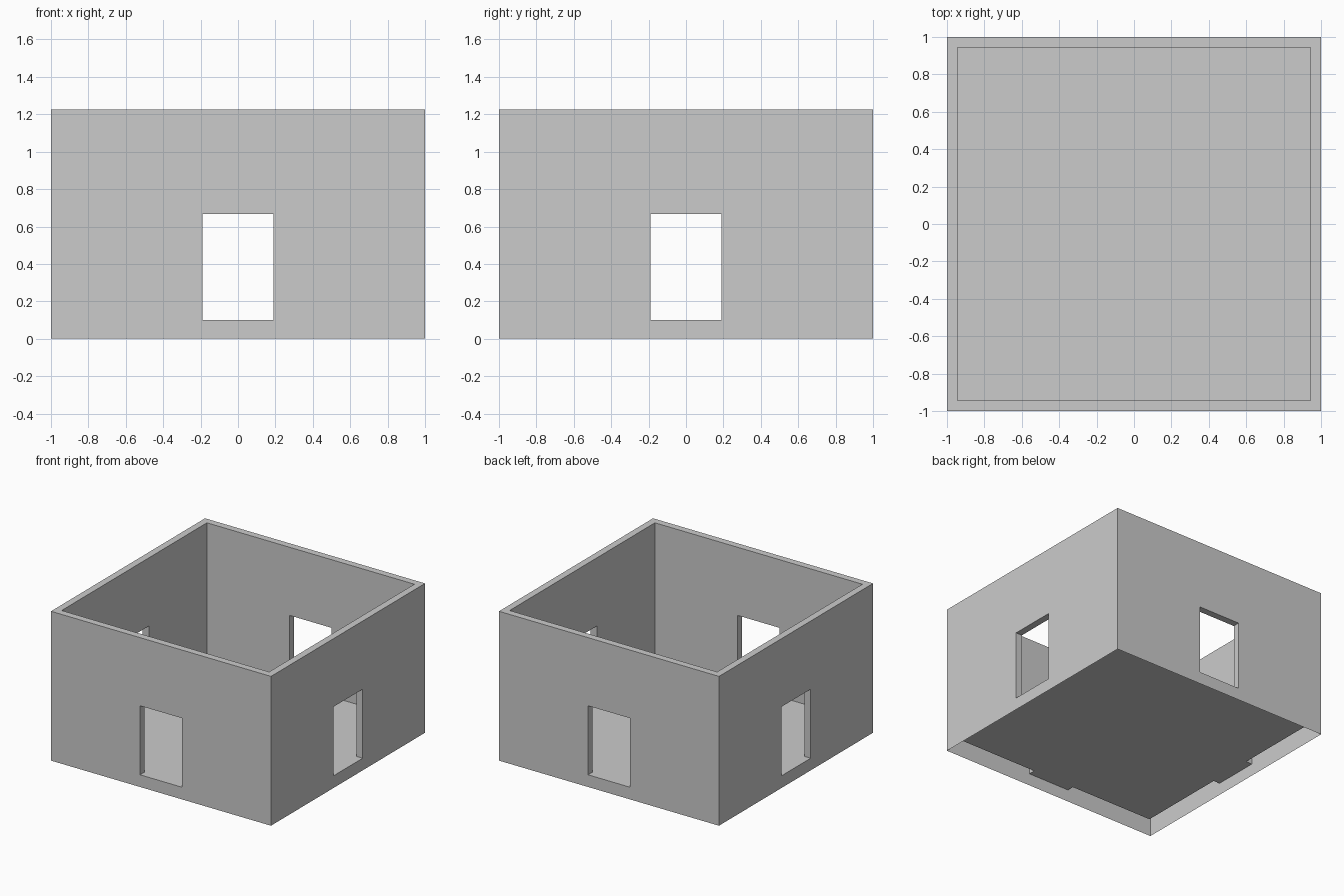
import bpy, bmesh
from math import pi
from mathutils import Matrix

if "Cube" in bpy.data.objects:
    bpy.data.objects.remove(bpy.data.objects["Cube"])

OUT, INN = 1.0, 0.943          # outer and inner half widths
H, FLOOR = 1.227, 0.10         # wall top, floor and sill level
W, HEAD = 0.19, 0.667          # opening half width and top

bm = bmesh.new()


def face(rot, *pts):
    bm.faces.new([bm.verts.new(rot @ Matrix.Translation(p).translation) for p in pts])


def sheet(rot, half, levels):
    # One wall skin as a grid of quads, skipping the opening
    xs = (-half, -W, W, half)
    for i in range(3):
        for z0, z1 in zip(levels, levels[1:]):
            if i == 1 and z0 == FLOOR:
                continue
            a, b = xs[i], xs[i + 1]
            face(rot, (a, -half, z0), (b, -half, z0), (b, -half, z1), (a, -half, z1))


for k in range(4):
    r = Matrix.Rotation(k * pi / 2, 3, 'Z')
    # Outer skin down to the ground, inner skin down to the floor
    sheet(r, OUT, (0, FLOOR, HEAD, H))
    sheet(r, INN, (FLOOR, HEAD, H))
    # Opening lining: sill, jambs and head
    ring = ((-W, FLOOR), (W, FLOOR), (W, HEAD), (-W, HEAD))
    for (x0, z0), (x1, z1) in zip(ring, ring[1:] + ring[:1]):
        face(r, (x0, -OUT, z0), (x1, -OUT, z1), (x1, -INN, z1), (x0, -INN, z0))
    # Top rim
    xo, xi = (-OUT, -W, W, OUT), (-INN, -W, W, INN)
    for i in range(3):
        face(r, (xo[i], -OUT, H), (xo[i + 1], -OUT, H), (xi[i + 1], -INN, H), (xi[i], -INN, H))
    # Quarter of the raised floor
    for i in range(3):
        face(r, (xi[i], -INN, FLOOR), (xi[i + 1], -INN, FLOOR), (0, 0, FLOOR))

bmesh.ops.remove_doubles(bm, verts=bm.verts, dist=1e-4)
bmesh.ops.recalc_face_normals(bm, faces=bm.faces)

mesh = bpy.data.meshes.new("room_walls")
bm.to_mesh(mesh)
bm.free()
room = bpy.data.objects.new("room_walls", mesh)
bpy.context.collection.objects.link(room)
